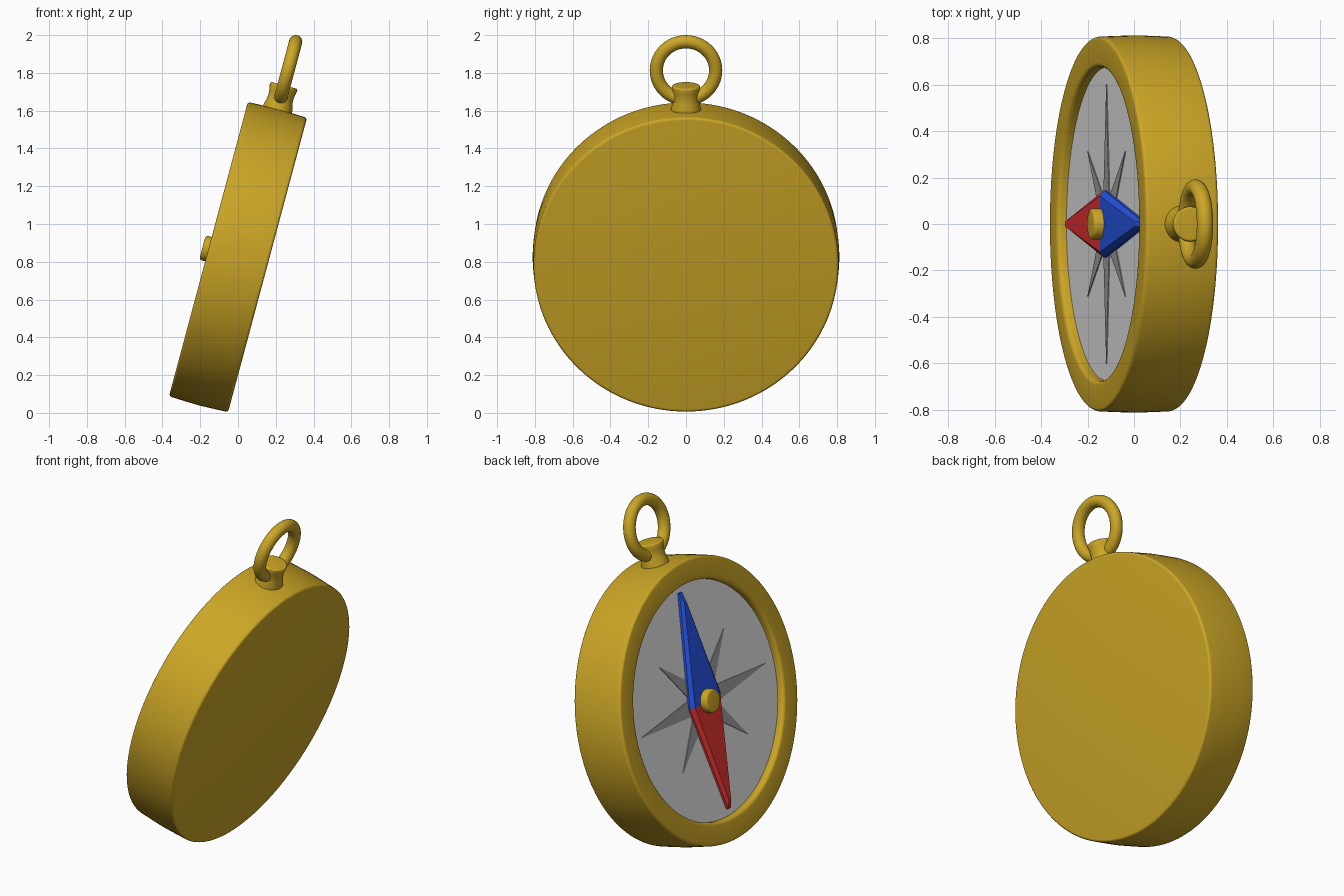
import bpy, bmesh, math
from mathutils import Matrix, Vector

if "Cube" in bpy.data.objects:
    bpy.data.objects.remove(bpy.data.objects["Cube"])

# Local frame: X across, Y up the disc, Z out of the dial; leaned back 15 degrees, dial towards -x
S, C = math.sin(math.radians(15)), math.cos(math.radians(15))
PLACE = Matrix(((0, S, -C, 0), (-1, 0, 0, 0), (0, C, S, 0.825), (0, 0, 0, 1)))
SEG = 128


def material(name, rgb):
    m = bpy.data.materials.new(name)
    m.diffuse_color = (*rgb, 1)
    m.use_nodes = True
    m.node_tree.nodes["Principled BSDF"].inputs["Base Color"].default_value = m.diffuse_color
    return m


gold = material("gold", (0.604, 0.381, 0.019))
grey = material("dial grey", (0.78, 0.78, 0.78))
dark = material("star grey", (0.35, 0.35, 0.35))
blue = material("blue", (0.02, 0.09, 0.78))
red = material("red", (0.78, 0.032, 0.032))


def finish(name, bm, mats, angle=35, smooth=True):
    bmesh.ops.recalc_face_normals(bm, faces=bm.faces)
    bm.transform(PLACE)
    me = bpy.data.meshes.new(name)
    bm.to_mesh(me)
    bm.free()
    for m in mats:
        me.materials.append(m)
    ob = bpy.data.objects.new(name, me)
    bpy.context.collection.objects.link(ob)
    if smooth:
        bpy.ops.object.select_all(action='DESELECT')
        ob.select_set(True)
        bpy.context.view_layer.objects.active = ob
        bpy.ops.object.shade_smooth_by_angle(angle=math.radians(angle))
    return ob


def lathe(profile, seg=SEG, closed=False):
    """Spin (radius, height) points about local Z; open profiles get end caps."""
    bm = bmesh.new()
    rings = [[bm.verts.new((r * math.cos(2 * math.pi * i / seg), r * math.sin(2 * math.pi * i / seg), h))
              for i in range(seg)] for r, h in profile]
    pairs = list(zip(rings, rings[1:])) + ([(rings[-1], rings[0])] if closed else [])
    for a, b in pairs:
        for i in range(seg):
            j = (i + 1) % seg
            bm.faces.new((a[i], a[j], b[j], b[i]))
    if not closed:
        bm.faces.new(rings[0])
        bm.faces.new(rings[-1])
    return bm


def arc(r, h, rad, a0, a1, n=5):
    return [(r + rad * math.cos(math.radians(a0 + (a1 - a0) * i / n)),
             h + rad * math.sin(math.radians(a0 + (a1 - a0) * i / n))) for i in range(n + 1)]


# Case: slightly bulged side, rounded edges, rim around a shallow recess
DIAL = 0.12
profile = (arc(0.792, -0.147, 0.015, -90, 0) + [(0.81, -0.07), (0.812, 0), (0.81, 0.07)]
           + arc(0.792, 0.147, 0.015, 0, 90) + arc(0.695, 0.142, 0.02, 90, 180) + [(0.675, DIAL - 0.01)])
finish("case", lathe(profile), [gold])

# Dial plate
finish("dial", lathe([(0.678, DIAL - 0.02), (0.678, DIAL)]), [grey])

# Eight-pointed star, a thin plate on the dial
bm = bmesh.new()
pts = []
for i in range(16):
    r = 0.125 if i % 2 else (0.6 if i % 4 == 0 else 0.44)
    a = math.pi * i / 8
    pts.append((r * math.cos(a), r * math.sin(a)))
low = [bm.verts.new((x, y, DIAL - 0.002)) for x, y in pts]
top = [bm.verts.new((x, y, DIAL + 0.004)) for x, y in pts]
hub = bm.verts.new((0, 0, DIAL + 0.004))
for i in range(16):
    j = (i + 1) % 16
    bm.faces.new((low[i], low[j], top[j], top[i]))
    bm.faces.new((top[i], top[j], hub))
finish("star", bm, [dark], smooth=False)

# Needle: chamfered diamond plate, blue above and red below
bm = bmesh.new()
levels = []
for k, h in ((1, DIAL), (1, DIAL + 0.014), (0.83, DIAL + 0.032)):
    levels.append([bm.verts.new((x * k, y * (0.5 + 0.5 * k), h))
                   for x, y in ((0.145, 0), (0.012, 0.635), (-0.012, 0.635),
                                (-0.145, 0), (-0.012, -0.635), (0.012, -0.635))])
for a, b in zip(levels, levels[1:]):
    for i in range(6):
        bm.faces.new((a[i], a[(i + 1) % 6], b[(i + 1) % 6], b[i]))
for ring in (levels[0], levels[-1]):
    bm.faces.new(ring[:4])
    bm.faces.new(ring[3:] + ring[:1])
for f in bm.faces:
    f.material_index = 0 if f.calc_center_median().y > 0 else 1
finish("needle", bm, [blue, red], smooth=False)

# Pivot cap at the dial centre
finish("pivot_cap", lathe([(0.067, DIAL)] + arc(0.052, 0.18, 0.015, 0, 90), 48), [gold])

# Stem: waisted post on top of the case, turned to run up the disc
bm = lathe([(0.08, 0.78), (0.078, 0.82), (0.07, 0.85), (0.067, 0.875), (0.07, 0.905)]
           + arc(0.065, 0.931, 0.01, 0, 90), 48)
bm.transform(Matrix.Rotation(math.radians(-90), 4, 'X'))
finish("stem", bm, [gold])

# Ring through the stem
bm = lathe(arc(0.157, 0, 0.035, 0, 360, 24)[:-1], 72, closed=True)
bm.transform(Matrix.Translation((0, 1.023, 0)))
finish("ring", bm, [gold], angle=60)
